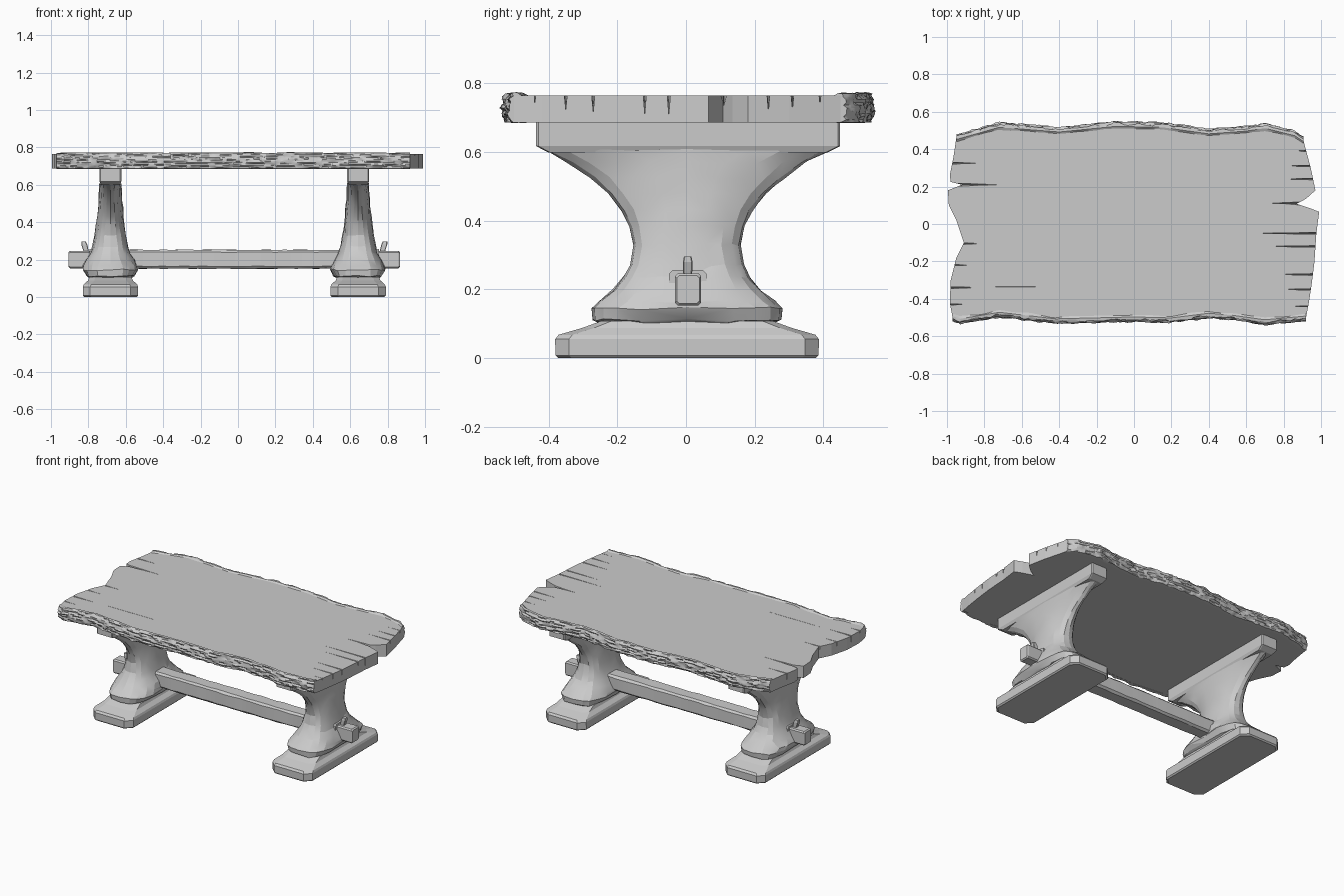
import bpy, bmesh, math, random
from mathutils import Vector, noise

if "Cube" in bpy.data.objects:
    bpy.data.objects.remove(bpy.data.objects["Cube"])

random.seed(4)
wood = bpy.data.materials.new("weathered grey wood")
wood.diffuse_color = (0.6, 0.6, 0.6, 1)
wood.use_nodes = True
wood.node_tree.nodes["Principled BSDF"].inputs["Base Color"].default_value = wood.diffuse_color


def finish(name, bm, smooth=None):
    bmesh.ops.recalc_face_normals(bm, faces=bm.faces)
    me = bpy.data.meshes.new(name)
    bm.to_mesh(me)
    bm.free()
    ob = bpy.data.objects.new(name, me)
    bpy.context.collection.objects.link(ob)
    me.materials.append(wood)
    if smooth:
        bpy.ops.object.select_all(action='DESELECT')
        ob.select_set(True)
        bpy.context.view_layer.objects.active = ob
        bpy.ops.object.shade_smooth_by_angle(angle=math.radians(smooth))
    return ob


def loft(bm, rings):
    """Skin a list of equal-length closed rings and cap both ends."""
    vs = [[bm.verts.new(p) for p in r] for r in rings]
    n = len(vs[0])
    for a, b in zip(vs, vs[1:]):
        for i in range(n):
            bm.faces.new((a[i], a[(i + 1) % n], b[(i + 1) % n], b[i]))
    bm.faces.new(vs[0])
    bm.faces.new(vs[-1])


def chamfered(hx, hy, c):
    return [(hx, -hy + c), (hx, hy - c), (hx - c, hy), (-hx + c, hy),
            (-hx, hy - c), (-hx, -hy + c), (-hx + c, -hy), (hx - c, -hy)]


# ---- Table top: plank outline with jagged ends ----
front = [(-.97, -.50), (-.93, -.515), (-.72, -.48), (-.42, -.515), (0, -.505), (.2, -.51),
         (.4, -.485), (.52, -.495), (.7, -.52), (.92, -.50)]
right = [(.935, -.42), (.95, -.32), (.965, -.2), (.975, -.05), (.99, .065), (.94, .085), (.87, .108),
         (.92, .135), (.97, .18), (.945, .30), (.905, .45)]
back = [(.86, .48), (.70, .52), (.6, .505), (.4, .49), (.15, .525), (-.1, .53),
        (-.4, .50), (-.72, .525), (-.95, .46)]
left = [(-.965, .36), (-.985, .26), (-.98, .225), (-.92, .21), (-.995, .18), (-.99, .10), (-.95, .02),
        (-.91, -.1), (-.95, -.18), (-.98, -.3), (-.985, -.42)]
bm = bmesh.new()
outline = front + right + back + left
loft(bm, [[(x, y, z) for x, y in outline] for z in (.686, .765)])
top = finish("table_top", bm)

# Cracks: shallow wedges running inward from the ends
cracks = [(-1.02, .325, -.84, .008), (-1.02, .21, -.73, .014), (-1.02, -.105, -.79, .009),
          (-1.02, -.22, -.86, .006), (-1.02, -.34, -.82, .008), (-1.02, -.43, -.9, .006),
          (1.02, .11, .73, .02), (1.02, .31, .8, .008), (1.02, .39, .84, .008),
          (1.02, .24, .78, .007), (1.02, -.05, .66, .007), (1.02, -.12, .7, .007),
          (1.02, -.27, .76, .008), (1.02, -.35, .79, .008), (1.02, -.44, .86, .006)]
bm = bmesh.new()
for x0, y, x1, w in cracks:
    loft(bm, [[(x0, y - w, .79), (x0, y + w, .79), (x0, y, .70)],
              [((x0 + x1) / 2, y - w * .7, .79), ((x0 + x1) / 2, y + w * .7, .79), ((x0 + x1) / 2, y, .735)],
              [(x1, y - .001, .79), (x1, y + .001, .79), (x1, y, .762)]])
# a closed crack and thin vertical splits in the end grain
loft(bm, [[(x, -.335 - w, .79), (x, -.335 + w, .79), (x, -.335, .757)]
          for x, w in ((-.75, .001), (-.56, .006), (-.38, .001))])
cutter = finish("crack_cutter", bm)
cutter.hide_render = True
cutter.hide_set(True)
cut = top.modifiers.new("cracks", 'BOOLEAN')
cut.operation = 'DIFFERENCE'
cut.object = cutter
cut.solver = 'EXACT'


# ---- Bark along the two long edges ----
def sample(path, step):
    out = []
    for a, b in zip(path, path[1:]):
        a, b = Vector(a), Vector(b)
        n = max(1, round((b - a).length / step))
        out += [a.lerp(b, i / n) for i in range(n)]
    return out + [Vector(path[-1])]


def bark(name, path, side):
    bm = bmesh.new()
    rings = []
    for p in sample(path, .012):
        lip = .772 + .006 * noise.noise((p.x * 9, side, 0))
        inner = .02 + .010 * noise.noise((p.x * 8, side, 5))
        ring = [(p.x, p.y - side * inner, .764), (p.x, p.y - side * .008, lip)]
        for k in range(11):
            t = k / 10
            z = lip - .002 + (.688 - lip) * t
            # elongated ridges that follow the grain
            n = noise.noise((p.x * 16, z * 95, side * 3)) + .5 * noise.noise((p.x * 40, z * 160, 7))
            ridge = .007 * max(-1, min(1, 2.2 * n))
            ring.append((p.x, p.y + side * (.006 + .010 * math.sin(math.pi * t) + ridge), z))
        ring += [(p.x, p.y - side * .015, .685)]
        rings.append(ring)
    loft(bm, rings)
    return finish(name, bm, 25)


bark("front_bark", front, -1)
bark("back_bark", [(.905, .45)] + back, 1)

# ---- Carved trestle legs: (z, half depth x, half width y, squareness) ----
levels = [(.105, .115, .255, 3), (.112, .128, .275, 3.5), (.145, .146, .278, 3.2), (.165, .146, .255, 2.8),
          (.20, .128, .215, 2.6), (.235, .108, .185, 2.6), (.27, .096, .166, 2.6), (.33, .084, .156, 2.4),
          (.385, .076, .168, 2.3), (.43, .071, .19, 2.1), (.48, .066, .23, 2.0), (.525, .063, .282, 1.9),
          (.57, .061, .35, 2.0), (.605, .060, .415, 2.6)]


def super_ring(cx, z, hx, hy, e, jitter):
    ring = []
    for k in range(20):
        a = 2 * math.pi * k / 20
        c, s = math.cos(a), math.sin(a)
        j = 1 + random.uniform(-jitter, jitter)
        ring.append((cx + j * hx * math.copysign(abs(c) ** (2 / e), c),
                     .003 + hy * math.copysign(abs(s) ** (2 / e), s),
                     z + random.uniform(-jitter, jitter) * .1))
    return ring


for label, cx, out in (("left", -.682, -1), ("right", .642, 1)):
    bm = bmesh.new()
    loft(bm, [super_ring(cx, *lv, .045) for lv in levels])
    bmesh.ops.triangulate(bm, faces=bm.faces)
    finish(label + "_leg", bm, 16)

    # Top bearer under the table top
    bm = bmesh.new()
    loft(bm, [[(cx + x, .006 + y, z) for x, y in chamfered(hx, hy, .006)]
              for z, hx, hy in ((.598, .050, .405), (.617, .058, .442), (.688, .058, .442))])
    finish(label + "_bearer", bm)

    # Sloped foot
    bm = bmesh.new()
    loft(bm, [[(cx + x, .003 + y, z) for x, y in chamfered(hx, hy, c)]
              for z, hx, hy, c in ((0, .14, .375, .04), (.008, .148, .383, .04), (.055, .148, .384, .04),
                                   (.068, .143, .374, .04), (.088, .120, .305, .035),
                                   (.108, .112, .25, .03))])
    finish(label + "_foot", bm)

    # Mortise surround and locking peg
    bm = bmesh.new()
    loft(bm, [[(cx + out * x, .005 + y, z + .205) for y, z in chamfered(.055, .052, .012)]
              for x in (.05, .112)])
    finish(label + "_mortise", bm)
    bm = bmesh.new()
    loft(bm, [[(cx + out * (.118 + lean) + x, .005 + y, z) for x, y in chamfered(hx, hy, .003)]
              for z, lean, hx, hy in ((.14, -.018, .010, .010), (.28, .022, .016, .014), (.296, .026, .012, .011))])
    finish(label + "_peg", bm)

# ---- Stretcher beam with narrower through tenons ----
bm = bmesh.new()
rings = []
for i in range(25):
    x = -.68 + 1.32 * i / 24
    rings.append([(x, .005 + y + random.uniform(-.002, .002), .202 + z + random.uniform(-.002, .002))
                  for y, z in chamfered(.05, .05, .012)])
loft(bm, rings)
finish("stretcher_beam", bm, 30)
for label, x0, x1 in (("left", -.68, -.905), ("right", .64, .865)):
    bm = bmesh.new()
    d = math.copysign(.008, x1)
    loft(bm, [[(x, .006 + y * s, .2 + z * s) for y, z in chamfered(.038, .047, .008)]
              for x, s in ((x0, .95), (x1 - d, 1), (x1, .86))])
    finish(label + "_tenon", bm)
